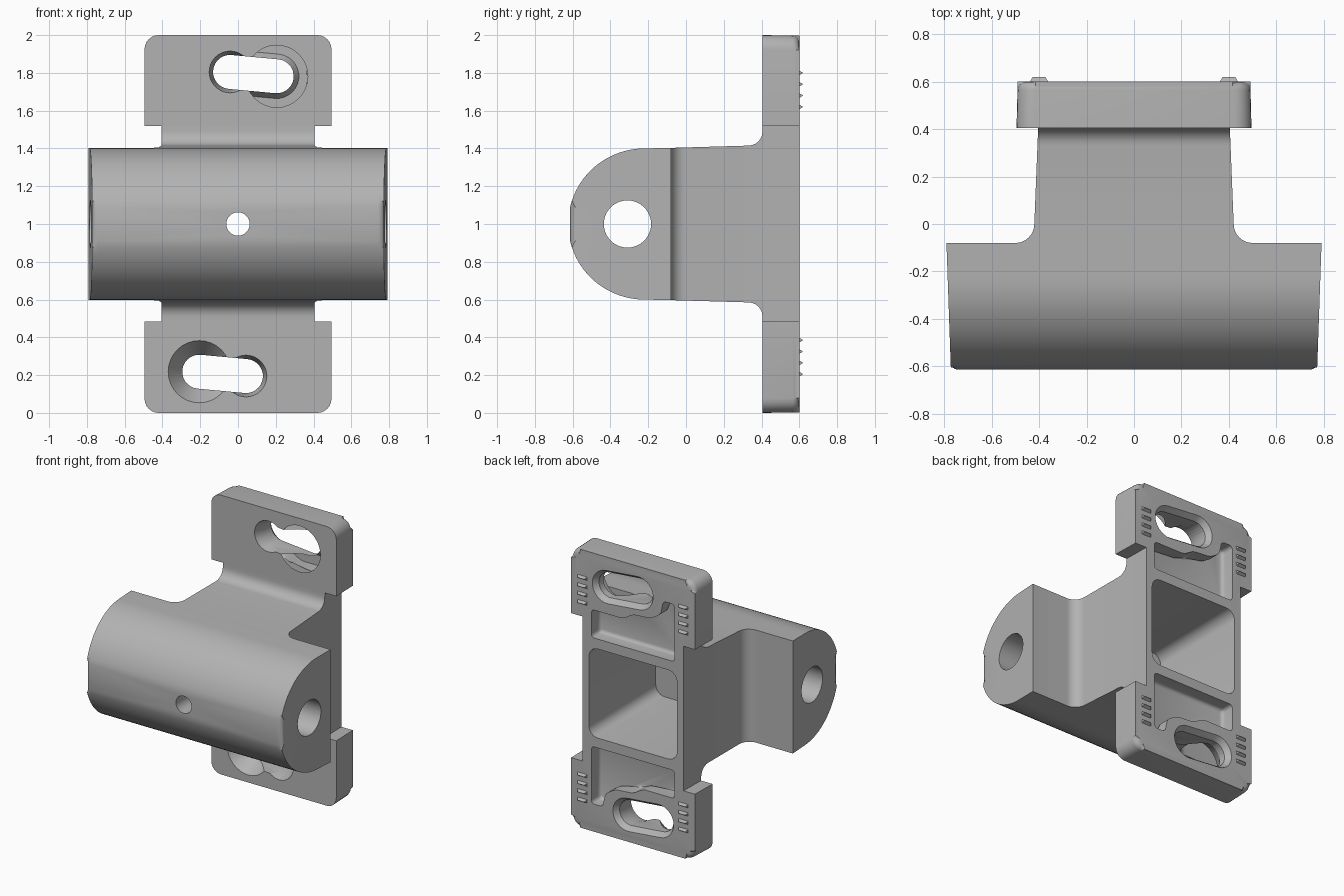
import bpy, bmesh, math
from mathutils import Vector

cube = bpy.data.objects.get("Cube")
if cube:
    bpy.data.objects.remove(cube, do_unlink=True)

grey = bpy.data.materials.new("plain grey")
grey.use_nodes = True
grey.diffuse_color = (0.45, 0.45, 0.45, 1)
grey.node_tree.nodes["Principled BSDF"].inputs["Base Color"].default_value = (0.45, 0.45, 0.45, 1)


def loft(name, start, end, bevel=0, rim=None):
    """Solid between two matching 3D loops; edges accepted by rim are rounded."""
    bm = bmesh.new()
    a = [bm.verts.new(p) for p in start]
    b = [bm.verts.new(p) for p in end]
    n = len(a)
    bm.faces.new(a)
    bm.faces.new(b[::-1])
    for i in range(n):
        j = (i + 1) % n
        bm.faces.new((a[j], a[i], b[i], b[j]))
    if bevel:
        edges = [e for e in bm.edges if rim(*[v.co for v in e.verts])]
        bmesh.ops.bevel(bm, geom=edges, offset=bevel, segments=4, profile=0.5,
                        affect='EDGES', clamp_overlap=False)
    bmesh.ops.recalc_face_normals(bm, faces=bm.faces)
    mesh = bpy.data.meshes.new(name)
    bm.to_mesh(mesh)
    bm.free()
    mesh.materials.append(grey)
    obj = bpy.data.objects.new(name, mesh)
    bpy.context.collection.objects.link(obj)
    return obj


def arc(cx, cy, r, a0, a1, n=8):
    steps = [math.radians(a0 + (a1 - a0) * i / n) for i in range(n + 1)]
    return [(cx + r * math.cos(t), cy + r * math.sin(t)) for t in steps]


def rounded(w, h, r):
    """Rounded rectangle with half sizes w, h, centred on the origin."""
    pts = []
    for k, (sx, sy) in enumerate(((1, 1), (-1, 1), (-1, -1), (1, -1))):
        pts += arc(sx * (w - r), sy * (h - r), r, 90 * k, 90 * k + 90, 6)
    return pts


def capsule(p, q, r, n=14):
    """Outline of a slot from p to q."""
    a = math.degrees(math.atan2(q[1] - p[1], q[0] - p[0]))
    return arc(*q, r, a - 90, a + 90, n) + arc(*p, r, a + 90, a + 270, n)


def at_y(pts, y, z=1.0):
    return [(px, y, z + pz) for px, pz in pts]


def combine(target, tool, operation):
    mod = target.modifiers.new(operation, 'BOOLEAN')
    mod.operation = operation
    mod.solver = 'EXACT'
    mod.object = tool
    mesh = bpy.data.meshes.new_from_object(
        target.evaluated_get(bpy.context.evaluated_depsgraph_get()))
    target.modifiers.clear()
    target.data = mesh
    bpy.data.objects.remove(tool, do_unlink=True)


def cut(target, start, end, **kw):
    combine(target, loft("cutter", start, end, **kw), 'DIFFERENCE')


# Mounting plate with rounded corners and softened back outline
bracket = loft("bracket_body", at_y(rounded(0.495, 1.0, 0.075), 0.405),
               at_y(rounded(0.49, 0.997, 0.075), 0.6), 0.035,
               lambda p, q: min(p.y, q.y) > 0.59)

# Barrel and web: half side outline (y, height), mirrored below the axis
half = [(-0.22 + 1.01 * (x + 0.0), z) for x, z in arc(0, 0, 0.4, 167, 90, 16)]
half += [(-0.08, 0.403)] + [(y, z) for y, z in arc(0.33, 0.49, 0.075, -90, 0, 6)] + [(0.5, 0.49)]
outline = half + [(y, -z) for y, z in reversed(half)]
sides = [[(s * (0.8 + 0.035 * (y - 0.2)), y, 1 + z) for y, z in outline] for s in (-1, 1)]
combine(bracket, loft("barrel", *sides, 0.03,
                      lambda p, q: p.x * q.x > 0), 'UNION')

# Side notches that narrow the web behind the barrel
for s in (-1, 1):
    plan = [(1, -0.08)] + arc(0.5, 0.0, 0.08, 270, 180) + [(0.402, 0.45), (0.398, 0.7), (1, 0.7)]
    cut(bracket, [(s * x, y, 0.485) for x, y in plan], [(s * x, y, 1.52) for x, y in plan])

# Hollow behind the barrel
cut(bracket, at_y(rounded(0.31, 0.28, 0.07), -0.1), at_y(rounded(0.35, 0.32, 0.07), 0.62))

# Cross bore and small front hole
ring = arc(-0.31, 0, 0.125, 0, 360, 40)[:-1]
cut(bracket, *[[(x, y, 1 + z) for y, z in ring] for x in (-1, 1)])
ring = arc(0, 0, 0.062, 0, 360, 28)[:-1]
cut(bracket, at_y(ring, -0.8), at_y(ring, 0.3))

# Keyhole slots and back recesses, the lower set turned half a circle
for s in (1, -1):
    def turned(pts, y):
        return [(s * x, y, 1 + s * (z - 1)) for x, z in pts]
    small, large = (-0.042, 1.805), (0.205, 1.782)
    cut(bracket, turned(capsule(small, large, 0.09), 0.3),
        turned(capsule(small, large, 0.09), 0.7))
    cut(bracket, turned(capsule(small, large, 0.088), 0.56),
        turned(capsule(small, large, 0.125), 0.61))
    for (cx, cz), r, depth in ((small, 0.112, 0.5), (large, 0.168, 0.52)):
        wide = arc(cx, cz, r, 0, 360, 32)[:-1]
        narrow = arc(cx, cz, 0.085, 0, 360, 32)[:-1]
        cut(bracket, turned(wide, 0.4), turned(narrow, depth))
    pocket = [(0.33, 1.39), (-0.33, 1.39), (-0.33, 1.8), (-0.24, 1.8),
              (-0.22, 1.70), (-0.14, 1.65), (0.0, 1.64), (0.08, 1.59), (0.33, 1.59)]
    cut(bracket, turned(pocket, 0.5), turned(pocket, 0.63), bevel=0.025,
        rim=lambda p, q: min(p.y, q.y) < 0.51)

bpy.ops.object.select_all(action='DESELECT')
bracket.select_set(True)
bpy.context.view_layer.objects.active = bracket
bpy.ops.object.shade_smooth_by_angle(angle=math.radians(25))

# Small grip teeth on the back of the plate
for side, s in (("left", 1), ("right", -1)):
    for end, base in (("upper", 1.62), ("lower", 0.205)):
        for i in range(4):
            z = base + 0.06 * i
            wedge = [(0.59, -0.012), (0.6, -0.012), (0.62, 0), (0.6, 0.012), (0.59, 0.012)]
            loops = [[(s * 0.4 + d * (0.038 if y < 0.61 else 0.026), y, z + h) for y, h in wedge]
                     for d in (-1, 1)]
            loft(f"grip_tooth_{end}_{side}_{i + 1}", *loops)
